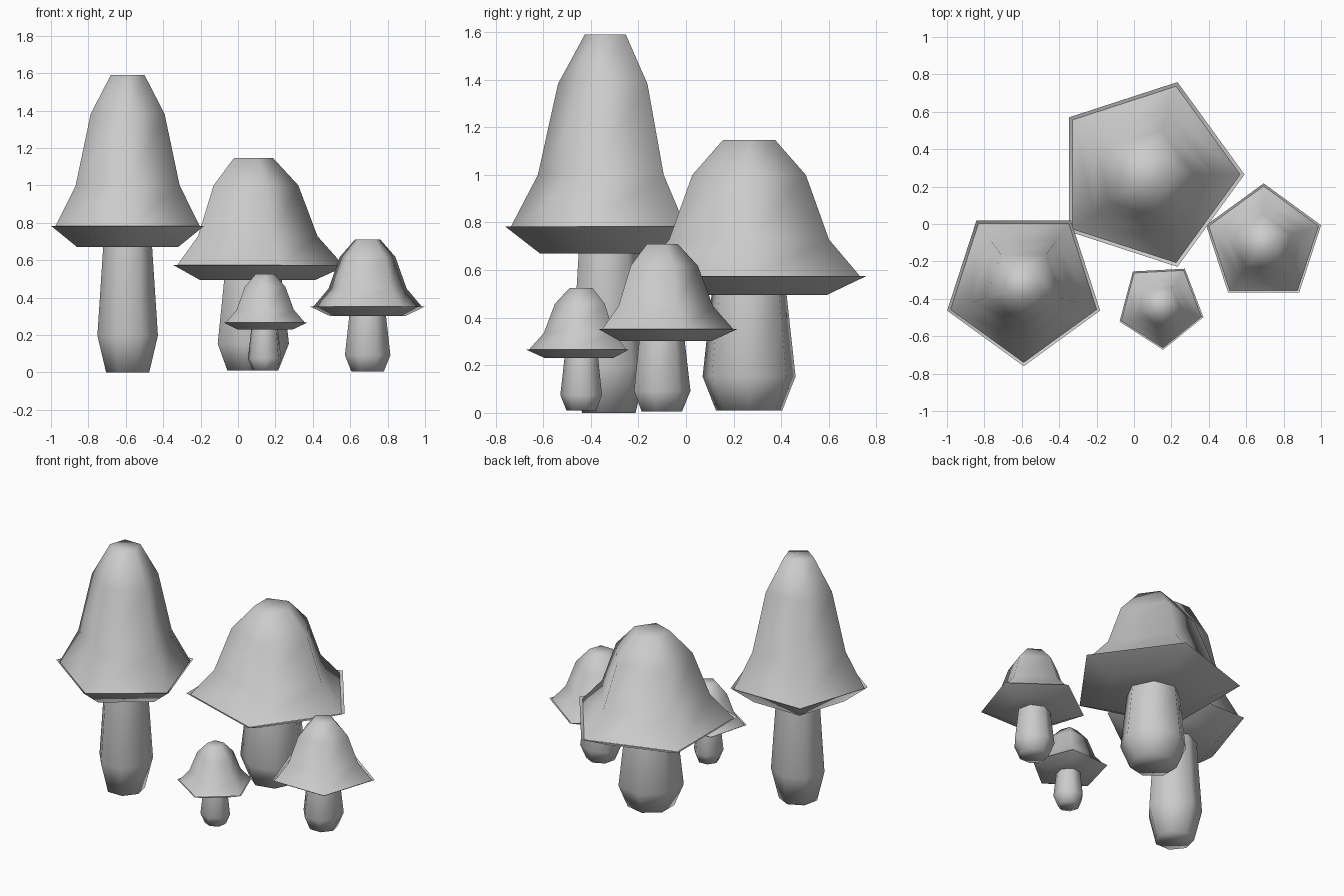
import bpy, bmesh
from math import cos, sin, pi, radians

if "Cube" in bpy.data.objects:
    bpy.data.objects.remove(bpy.data.objects["Cube"])

# Shared profiles: (radius relative to cap radius, height fraction)
CAP = [(0.955, 0.112), (0.68, 0.358), (0.483, 0.774), (0.221, 1.0)]
UNDER = [(0.66, 0.0), (1.0, 0.123)]
STEM = [(0.275, 0.0), (0.386, 0.295), (0.312, 1.0), (0.30, 1.1)]


def lathe(name, profile, sides, angle, loc, radius, z0, z1, bottom, top):
    """Spin a profile into a low-sided smooth shaded solid."""
    bm = bmesh.new()
    rings = []
    for r, h in profile:
        rings.append([bm.verts.new((r * radius * cos(angle + 2 * pi * i / sides),
                                    r * radius * sin(angle + 2 * pi * i / sides),
                                    z0 + (z1 - z0) * h)) for i in range(sides)])
    for a, b in zip(rings, rings[1:]):
        for i in range(sides):
            j = (i + 1) % sides
            bm.faces.new((a[i], a[j], b[j], b[i]))
    if bottom:
        bm.faces.new(rings[0][::-1])
    if top:
        bm.faces.new(rings[-1])
    for f in bm.faces:
        f.smooth = True
    mesh = bpy.data.meshes.new(name)
    bm.to_mesh(mesh)
    bm.free()
    ob = bpy.data.objects.new(name, mesh)
    ob.location = (loc[0], loc[1], 0)
    bpy.context.collection.objects.link(ob)
    return ob


def mushroom(name, loc, radius, base, under, top, cap_deg, stem_deg):
    ca, sa = radians(cap_deg), radians(stem_deg)
    lathe(name + "_cap", CAP, 5, ca, loc, radius, under, top, False, True)
    lathe(name + "_cap_underside", UNDER, 5, ca, loc, radius, under, top, True, False)
    lathe(name + "_stem", STEM, 7, sa, loc, radius, base, under, True, False)


mushroom("tall_mushroom", (-0.59, -0.33), 0.43, 0.0, 0.67, 1.59, -90, 90)
mushroom("wide_mushroom", (0.072, 0.265), 0.519, 0.01, 0.495, 1.147, 0, 0)
mushroom("medium_mushroom", (0.693, -0.106), 0.323, 0.005, 0.302, 0.71, 90, 90)
mushroom("small_mushroom", (0.143, -0.437), 0.236, 0.01, 0.23, 0.525, -87, -87)
